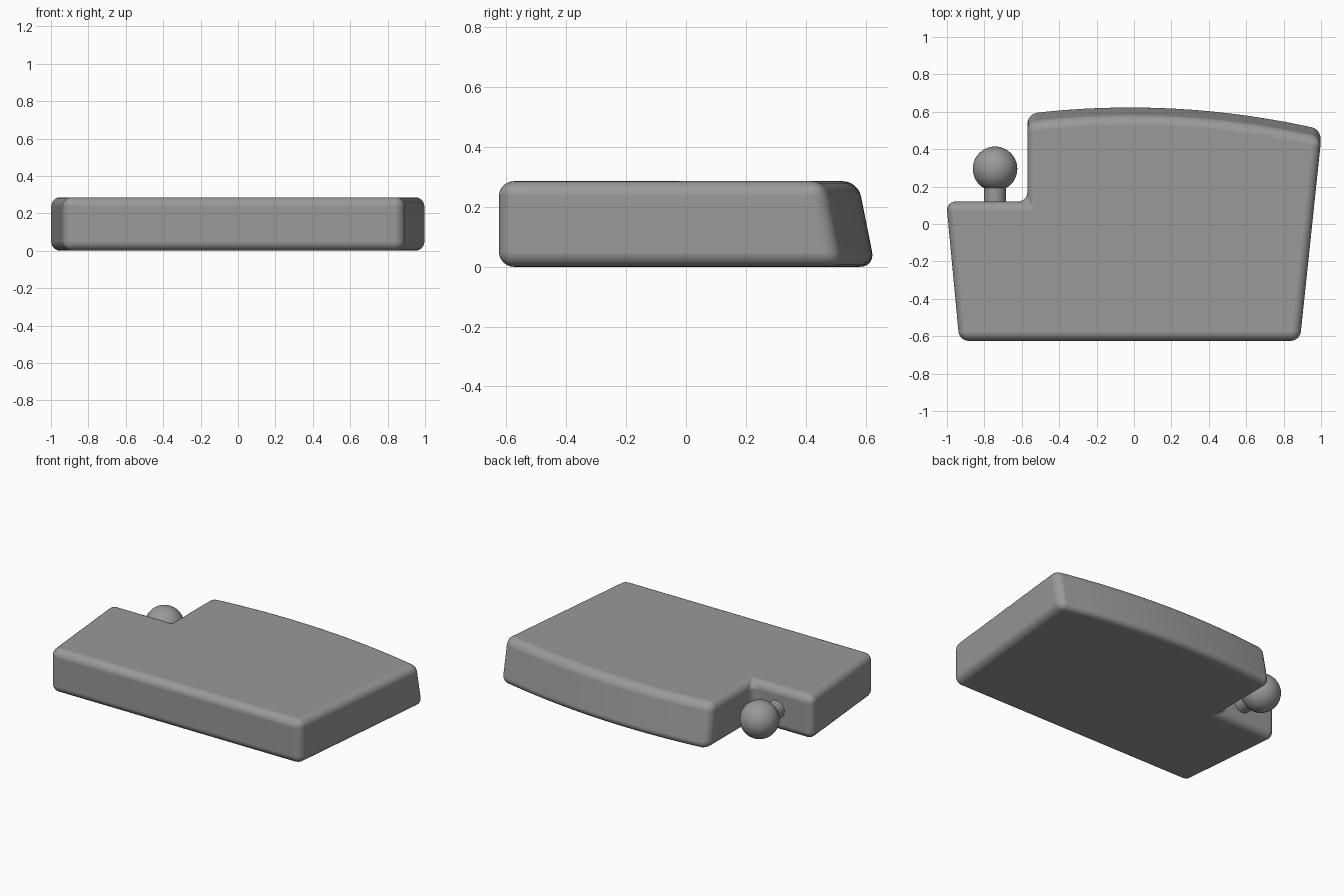
import bpy, bmesh, math

if "Cube" in bpy.data.objects:
    bpy.data.objects.remove(bpy.data.objects["Cube"])

grey = bpy.data.materials.new("plain_grey")
grey.diffuse_color = (0.32, 0.32, 0.32, 1)
grey.use_nodes = True
grey.node_tree.nodes["Principled BSDF"].inputs["Base Color"].default_value = grey.diffuse_color

H = 0.286       # slab thickness
LEAN = 0.057    # how far the bowed back edge leans forward at the top
N = 16          # segments along the bowed edge


def finish(obj):
    obj.data.materials.append(grey)
    for p in obj.data.polygons:
        p.use_smooth = True


# Slab: outline with a bowed, leaning back edge and a notch at the back left
x0, x1 = -0.57, 1.002
bow = []
for i in range(N + 1):
    x = x1 + (x0 - x1) * i / N
    bow.append((x, 0.632 - 0.1125 * (x + 0.02) ** 2))
outline = [(-0.934, -0.625), (0.887, -0.625)] + bow + [(x0, 0.12), (-1.004, 0.12)]

bm = bmesh.new()
low = [bm.verts.new((x, y, 0)) for x, y in outline]
high = [bm.verts.new((x, y - (LEAN if y > 0.3 else 0), H)) for x, y in outline]
bm.faces.new(low[::-1])
bm.faces.new(high)
for i in range(len(outline)):
    j = (i + 1) % len(outline)
    bm.faces.new((low[i], low[j], high[j], high[i]))
mesh = bpy.data.meshes.new("slab")
bm.to_mesh(mesh)
bm.free()
slab = bpy.data.objects.new("slab", mesh)
bpy.context.collection.objects.link(slab)
finish(slab)
bevel = slab.modifiers.new("rounded_edges", 'BEVEL')
bevel.width = 0.05
bevel.segments = 6
bevel.limit_method = 'ANGLE'
bevel.angle_limit = math.radians(30)
bevel.harden_normals = True

# Ball on a short neck, set in the notch
bpy.ops.mesh.primitive_cylinder_add(vertices=40, radius=0.058, depth=0.2,
                                    location=(-0.743, 0.17, H / 2),
                                    rotation=(math.pi / 2, 0, 0))
neck = bpy.context.object
neck.name = "ball_neck"
neck.data.materials.append(grey)
bpy.ops.object.shade_smooth_by_angle(angle=math.radians(40))

bpy.ops.mesh.primitive_uv_sphere_add(segments=48, ring_count=24, radius=0.119,
                                     location=(-0.743, 0.295, H / 2))
ball = bpy.context.object
ball.name = "ball"
finish(ball)
